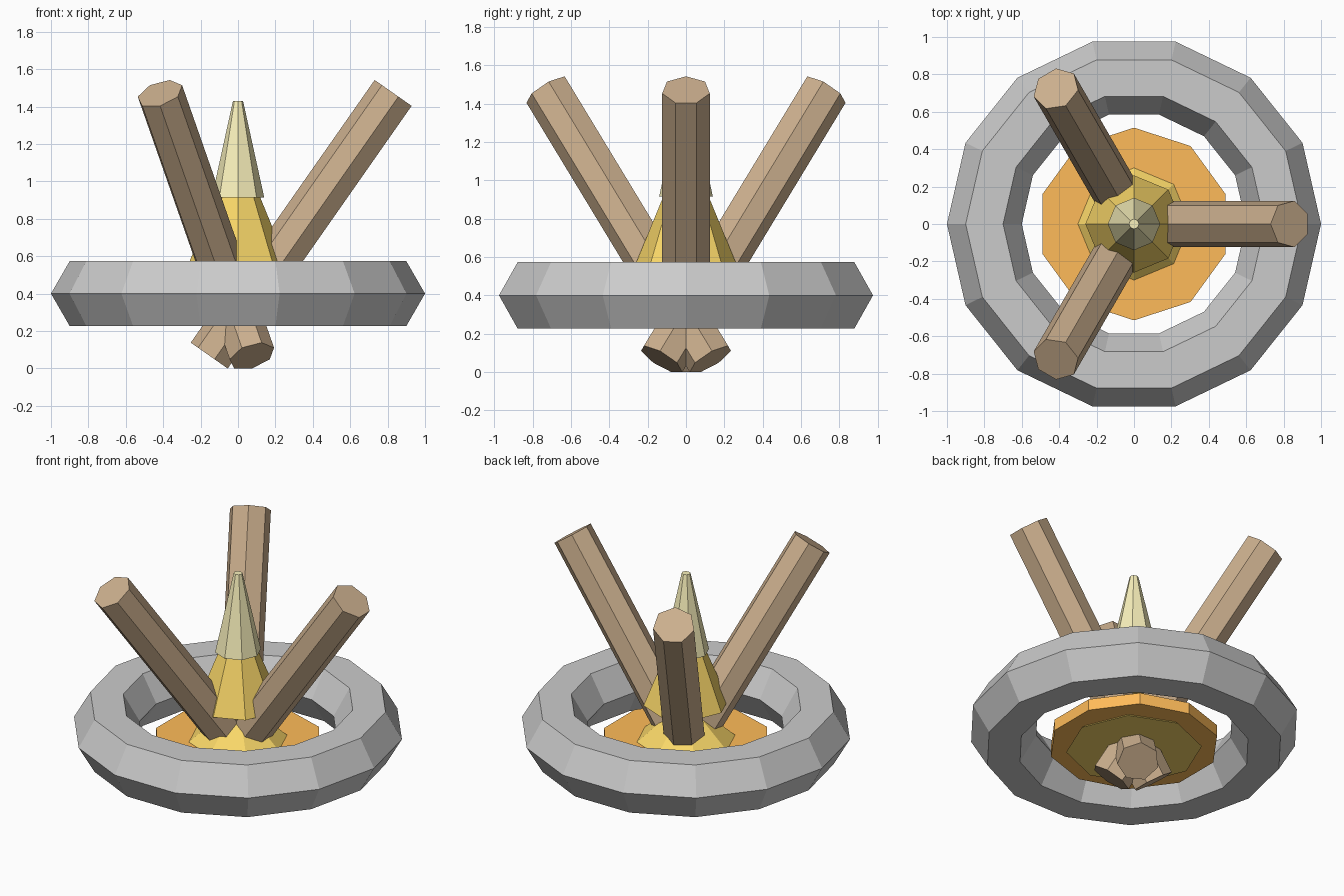
import bpy, bmesh
from math import sin, cos, pi, radians
from mathutils import Matrix

if "Cube" in bpy.data.objects:
    bpy.data.objects.remove(bpy.data.objects["Cube"])


def material(name, rgb):
    m = bpy.data.materials.new(name)
    m.diffuse_color = (*rgb, 1)
    m.use_nodes = True
    m.node_tree.nodes["Principled BSDF"].inputs["Base Color"].default_value = m.diffuse_color
    return m


def frustum(name, sides, r0, z0, r1, z1, mat, phase=0.0, matrix=None):
    """Closed flat-faced frustum along z; phase is the angle of its first vertex."""
    bm = bmesh.new()
    rings = []
    for r, z in ((r0, z0), (r1, z1)):
        rings.append([bm.verts.new((r * cos(phase + 2 * pi * i / sides),
                                    r * sin(phase + 2 * pi * i / sides), z))
                      for i in range(sides)])
    low, high = rings
    bm.faces.new(low[::-1])
    bm.faces.new(high)
    for i in range(sides):
        j = (i + 1) % sides
        bm.faces.new((low[i], low[j], high[j], high[i]))
    mesh = bpy.data.meshes.new(name)
    bm.to_mesh(mesh)
    bm.free()
    mesh.materials.append(mat)
    ob = bpy.data.objects.new(name, mesh)
    if matrix:
        ob.matrix_world = matrix
    bpy.context.collection.objects.link(ob)
    return ob


wood = material("wood", (0.60, 0.43, 0.27))
orange = material("ember_orange", (1.0, 0.50, 0.10))
yellow = material("flame_yellow", (0.95, 0.68, 0.14))
pale = material("flame_pale", (0.95, 0.88, 0.50))

# Stone ring
bpy.ops.mesh.primitive_torus_add(location=(0, 0, 0.4), major_radius=0.8, minor_radius=0.2,
                                 major_segments=14, minor_segments=6)
bpy.context.object.name = "stone_ring"

# Ember bed
frustum("ember_bed", 10, 0.515, 0.255, 0.515, 0.33, orange, phase=pi / 2)

# Flame tiers
frustum("flame_base", 8, 0.41, 0.235, 0.08, 0.52, yellow)
frustum("flame_middle", 8, 0.26, 0.57, 0.10, 0.96, yellow)
frustum("flame_tip", 8, 0.14, 0.915, 0.027, 1.43, pale)

# Three crossing logs leaning outward
for i in range(3):
    place = (Matrix.Rotation(i * 2 * pi / 3, 4, 'Z')
             @ Matrix.Translation((0.343, 0, 0.767))
             @ Matrix.Rotation(radians(35), 4, 'Y'))
    frustum(f"log_{i + 1}", 7, 0.127, -0.857, 0.127, 0.857, wood, phase=pi, matrix=place)
